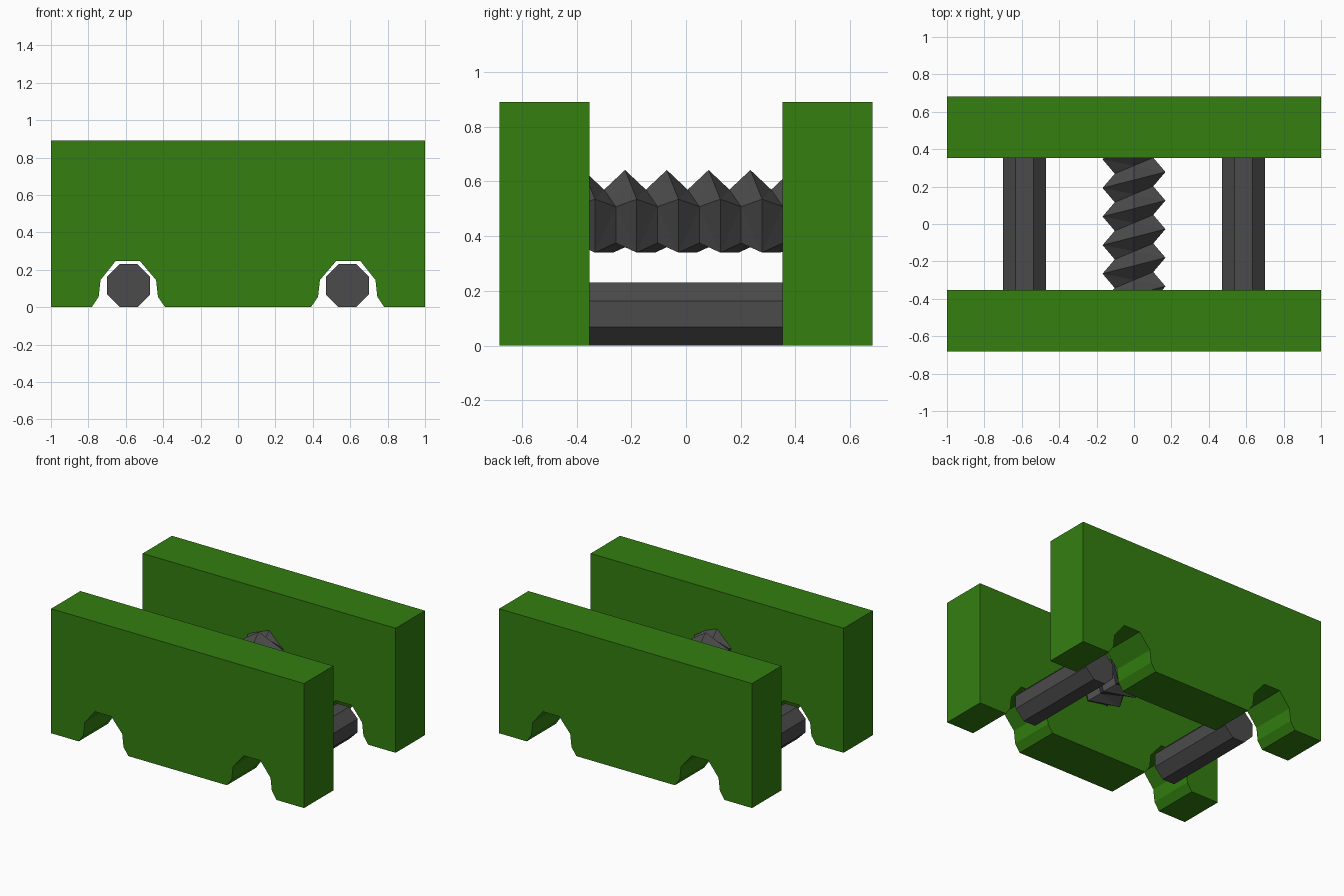
import bpy, bmesh, math
from mathutils import Vector

if "Cube" in bpy.data.objects:
    bpy.data.objects.remove(bpy.data.objects["Cube"])


def material(name, rgb):
    m = bpy.data.materials.new(name)
    m.diffuse_color = (*rgb, 1)
    m.use_nodes = True
    m.node_tree.nodes["Principled BSDF"].inputs["Base Color"].default_value = m.diffuse_color
    return m


GREEN = material("green_paint", (0.033, 0.21, 0.005))
GREY = material("dark_grey_metal", (0.07, 0.07, 0.07))


def finish(bm, name, mat):
    bmesh.ops.recalc_face_normals(bm, faces=bm.faces)
    me = bpy.data.meshes.new(name)
    bm.to_mesh(me)
    bm.free()
    me.materials.append(mat)
    ob = bpy.data.objects.new(name, me)
    bpy.context.collection.objects.link(ob)
    return ob


def prism(name, outline, y0, y1, mat):
    """Extrude an x/z outline along y."""
    bm = bmesh.new()
    face = bm.faces.new([bm.verts.new((x, y0, z)) for x, z in outline])
    ext = bmesh.ops.extrude_face_region(bm, geom=[face])
    moved = [g for g in ext["geom"] if isinstance(g, bmesh.types.BMVert)]
    bmesh.ops.translate(bm, verts=moved, vec=(0, y1 - y0, 0))
    return finish(bm, name, mat)


# Jaw plates with two arched notches along the bottom
notch = [(0.39, 0), (0.428, 0.055), (0.438, 0.145), (0.525, 0.247),
         (0.654, 0.247), (0.735, 0.145), (0.745, 0.055), (0.782, 0)]
half = notch + [(1, 0), (1, 0.89)]
plate = half + [(-x, z) for x, z in reversed(half)]
prism("front_plate", plate, -0.682, -0.352, GREEN)
prism("back_plate", plate, 0.352, 0.682, GREEN)

# Octagonal guide rods
R = 0.115 / math.cos(math.pi / 8)
for side, cx in (("left", -0.585), ("right", 0.585)):
    octagon = [(cx + R * math.cos((i + 0.5) * math.pi / 4),
                0.115 + R * math.sin((i + 0.5) * math.pi / 4)) for i in range(8)]
    prism(side + "_guide_rod", octagon, -0.352, 0.352, GREY)

# Five-sided threaded screw: crest and root points with their helix phase
crest = [(0, 0.642), (0.168, 0.535), (0.105, 0.34), (-0.105, 0.34), (-0.168, 0.535)]
root = [(0, 0.57), (0.103, 0.508), (0.065, 0.375), (-0.065, 0.375), (-0.103, 0.508)]
phase = [0, 0.28, 0.28, 0.72, 0.72]
PITCH, START, STEPS = 0.1528, -0.223 - 4 * 0.1528, 18
bm = bmesh.new()
grid = []
for j in range(5):
    line = []
    for i in range(STEPS):
        x, z = (root if i % 2 else crest)[j]
        line.append(bm.verts.new((x, START + PITCH * (i / 2 + phase[j]), z)))
    grid.append(line)
for j in range(5):
    shift = 2 if j == 4 else 0      # one full turn on at the seam
    nxt = grid[(j + 1) % 5]
    for i in range(STEPS - 1 - shift):
        bm.faces.new((grid[j][i], grid[j][i + 1], nxt[i + 1 + shift], nxt[i + shift]))
bmesh.ops.triangulate(bm, faces=bm.faces)
# Trim the screw flush with the plates
for y in (-0.353, 0.353):
    bmesh.ops.bisect_plane(bm, geom=bm.verts[:] + bm.edges[:] + bm.faces[:],
                           plane_co=Vector((0, y, 0)),
                           plane_no=Vector((0, math.copysign(1, y), 0)),
                           clear_outer=True)
bmesh.ops.holes_fill(bm, edges=[e for e in bm.edges if e.is_boundary], sides=0)
finish(bm, "threaded_screw", GREY)
